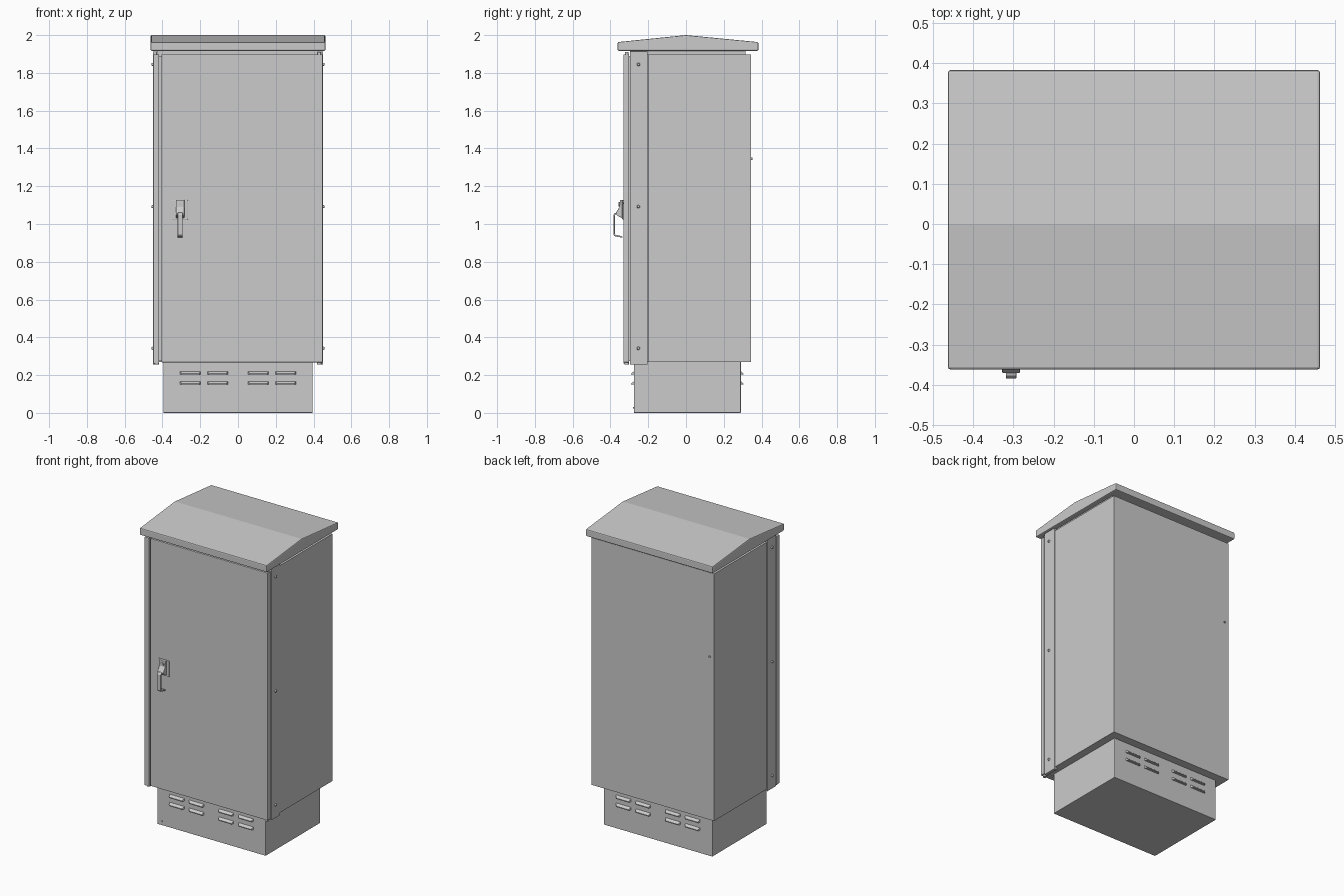
import bpy, bmesh, math
from mathutils import Matrix, Vector

if "Cube" in bpy.data.objects:
    bpy.data.objects.remove(bpy.data.objects["Cube"])


def finish(name, bm, bevel=0.0, smooth=False):
    bmesh.ops.recalc_face_normals(bm, faces=bm.faces[:])
    me = bpy.data.meshes.new(name)
    bm.to_mesh(me)
    bm.free()
    ob = bpy.data.objects.new(name, me)
    bpy.context.collection.objects.link(ob)
    if bevel:
        m = ob.modifiers.new("bevel", 'BEVEL')
        m.width, m.segments, m.limit_method = bevel, 2, 'ANGLE'
    if smooth:
        bpy.ops.object.select_all(action='DESELECT')
        ob.select_set(True)
        bpy.context.view_layer.objects.active = ob
        bpy.ops.object.shade_smooth_by_angle(angle=math.radians(35))
    return ob


def box(name, x0, x1, y0, y1, z0, z1, bevel=0.0):
    bm = bmesh.new()
    bmesh.ops.create_cube(bm, size=1)
    for v in bm.verts:
        v.co = Vector(((x0 + x1) / 2 + v.co.x * (x1 - x0),
                       (y0 + y1) / 2 + v.co.y * (y1 - y0),
                       (z0 + z1) / 2 + v.co.z * (z1 - z0)))
    return finish(name, bm, bevel)


def extrude_x(name, yz, x0, x1, bevel=0.0):
    """Closed (y, z) profile swept along x."""
    bm = bmesh.new()
    f = bm.faces.new([bm.verts.new((x0, y, z)) for y, z in yz])
    r = bmesh.ops.extrude_face_region(bm, geom=[f])
    bmesh.ops.translate(bm, vec=(x1 - x0, 0, 0),
                        verts=[g for g in r['geom'] if isinstance(g, bmesh.types.BMVert)])
    return finish(name, bm, bevel)


def cylinder(name, centre, axis, radius, depth, r2=None, segs=16):
    bm = bmesh.new()
    rot = Vector((0, 0, 1)).rotation_difference(Vector(axis)).to_matrix().to_4x4()
    bmesh.ops.create_cone(bm, cap_ends=True, segments=segs, radius1=radius,
                          radius2=radius if r2 is None else r2, depth=depth,
                          matrix=Matrix.Translation(centre) @ rot)
    return finish(name, bm, smooth=True)


# Plinth, cabinet body, neck under the roof
box("plinth", -0.395, 0.395, -0.276, 0.29, 0, 0.275, 0.003)
box("cabinet_body", -0.446, 0.446, -0.2, 0.345, 0.27, 1.897)
box("front_frame", -0.438, 0.438, -0.296, -0.195, 0.27, 1.897)
box("roof_neck", -0.43, 0.43, -0.296, 0.315, 1.89, 1.92)

# Low gabled roof
extrude_x("roof", [(-0.362, 1.917), (0.383, 1.917), (0.383, 1.963),
                   (0.0, 2.0), (-0.362, 1.963)], -0.463, 0.463, 0.006)

# Door, and the narrow post beside it
box("door", -0.405, 0.448, -0.331, -0.302, 0.268, 1.897, 0.002)
box("door_post", -0.449, -0.418, -0.331, -0.302, 0.262, 1.897, 0.002)
box("door_seal", -0.43, 0.435, -0.312, -0.29, 0.275, 1.89)

# Side flanges with bolts, and hinge pins
for s, side in ((-1, "left"), (1, "right")):
    xs = sorted((s * 0.43, s * 0.45))
    box(f"side_flange_{side}", *xs, -0.296, -0.203, 0.257, 1.914, 0.001)
    for i, z in enumerate((0.342, 1.092, 1.845)):
        cylinder(f"bolt_{side}_{i}", (s * 0.4535, -0.252, z), (s, 0, 0), 0.009, 0.009, 0.006)
    cylinder(f"hinge_pin_{side}", (s * 0.43, -0.314, 0.264), (0, 0, 1), 0.012, 0.016)
cylinder("top_hinge_pin", (0.43, -0.314, 1.903), (0, 0, 1), 0.01, 0.016)

# Louvres on front and back of the plinth: hoods open at the lower edge
for s, y, face in ((-1, -0.276, "front"), (1, 0.29, "back")):
    for xc in (-0.252, -0.108, 0.108, 0.252):
        for z in (0.212, 0.159):
            bm = bmesh.new()
            h, o = 0.056, s * 0.015
            co = [(-h, -s * .004, .011), (h, -s * .004, .011), (h, -s * .004, -.01), (-h, -s * .004, -.01),
                  (-h + .01, o, -.004), (h - .01, o, -.004), (h - .01, o, -.01), (-h + .01, o, -.01)]
            v = [bm.verts.new((xc + a, y + b, z + c)) for a, b, c in co]
            for idx in ((0, 1, 5, 4), (1, 2, 6, 5), (2, 3, 7, 6), (3, 0, 4, 7), (4, 5, 6, 7), (0, 3, 2, 1)):
                bm.faces.new([v[i] for i in idx])
            finish(f"louvre_{face}", bm)

# Swing handle: back plate, slanted head, bent lever, lock barrel
box("handle_plate", -0.35, -0.265, -0.338, -0.33, 1.024, 1.128, 0.003)
extrude_x("handle_head", [(-0.336, 1.128), (-0.35, 1.128), (-0.352, 1.09),
                          (-0.372, 1.058), (-0.366, 1.045), (-0.336, 1.03)],
          -0.328, -0.284, 0.003)
extrude_x("handle_lever", [(-0.345, 1.066), (-0.377, 1.058), (-0.385, 1.048), (-0.385, 0.945),
                           (-0.379, 0.936), (-0.337, 0.927), (-0.337, 0.935), (-0.374, 0.943),
                           (-0.377, 0.948), (-0.377, 1.045), (-0.372, 1.05), (-0.345, 1.056)],
          -0.319, -0.293, 0.0015)
cylinder("lock_barrel", (-0.306, -0.352, 1.105), (0, -1, 0), 0.012, 0.012)

# Small studs on the back panel, door and plinth
cylinder("back_stud", (-0.415, 0.347, 1.345), (0, 1, 0), 0.006, 0.01)
cylinder("door_stud", (0.365, -0.332, 1.11), (0, -1, 0), 0.003, 0.004)
cylinder("plinth_stud", (-0.36, -0.277, 0.027), (0, -1, 0), 0.004, 0.005)
